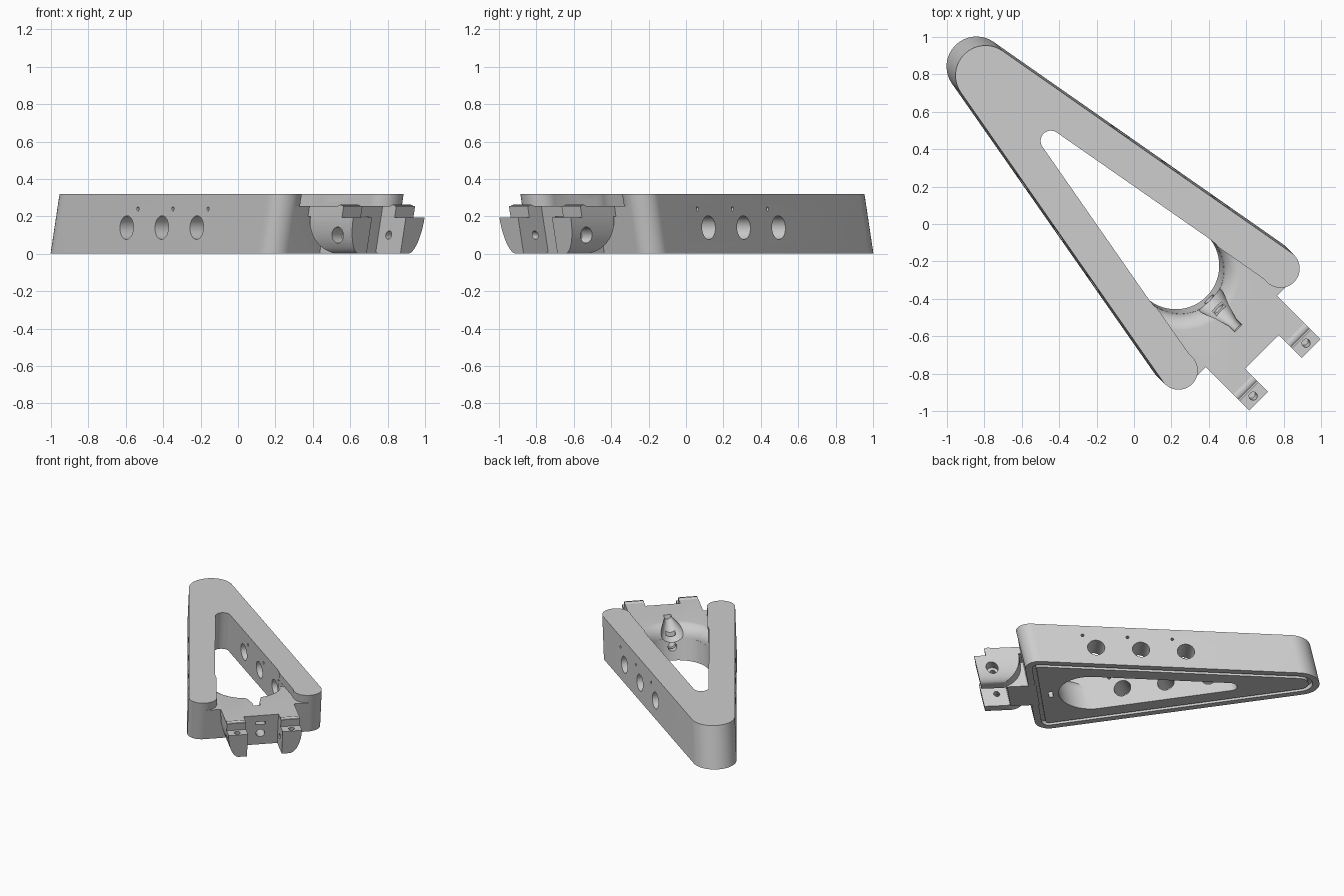
import bpy, bmesh, math
from mathutils import Vector, Matrix
from mathutils.geometry import convex_hull_2d

if "Cube" in bpy.data.objects:
    bpy.data.objects.remove(bpy.data.objects["Cube"])

SHEAR = 0.2125   # the whole bracket leans along its long axis
TOP, DECK = 0.32, 0.255

grey = bpy.data.materials.new("grey_plastic")
grey.diffuse_color = (0.61, 0.61, 0.61, 1)
grey.use_nodes = True
grey.node_tree.nodes["Principled BSDF"].inputs["Base Color"].default_value = grey.diffuse_color


def make(name, bm):
    bmesh.ops.recalc_face_normals(bm, faces=bm.faces)
    me = bpy.data.meshes.new(name)
    bm.to_mesh(me)
    bm.free()
    me.materials.append(grey)
    ob = bpy.data.objects.new(name, me)
    bpy.context.collection.objects.link(ob)
    return ob


def prism(name, pts, lo, hi, axis="z"):
    """Extrude a 2D outline along z, along the long axis u, or across it along v."""
    bm = bmesh.new()
    put = {"z": lambda p, h: (p[0], p[1], h),
           "u": lambda p, h: (h, p[0], p[1]),
           "v": lambda p, h: (p[0], h, p[1])}[axis]
    face = bm.faces.new([bm.verts.new(put(p, lo)) for p in pts])
    ext = bmesh.ops.extrude_face_region(bm, geom=[face])
    move = Vector(put((0, 0), hi - lo))
    bmesh.ops.translate(bm, vec=move, verts=[e for e in ext["geom"] if isinstance(e, bmesh.types.BMVert)])
    return make(name, bm)


def box(name, lo, hi):
    return prism(name, [(lo[0], lo[1]), (hi[0], lo[1]), (hi[0], hi[1]), (lo[0], hi[1])], lo[2], hi[2])


def rod(name, a, b, r1, r2=None, n=32):
    a, b = Vector(a), Vector(b)
    bm = bmesh.new()
    m = Matrix.Translation((a + b) / 2) @ (b - a).to_track_quat("Z", "Y").to_matrix().to_4x4()
    bmesh.ops.create_cone(bm, cap_ends=True, segments=n, radius1=r1,
                          radius2=r1 if r2 is None else r2, depth=(b - a).length, matrix=m)
    return make(name, bm)


def hull(circles, n=64):
    pts = [Vector((c + r * math.cos(2 * math.pi * i / n), v + r * math.sin(2 * math.pi * i / n)))
           for c, v, r in circles for i in range(n)]
    return [pts[i] for i in convex_hull_2d(pts)]


def combine(ob, other, op="DIFFERENCE"):
    mod = ob.modifiers.new("bool", "BOOLEAN")
    mod.operation, mod.object, mod.solver = op, other, "EXACT"
    bpy.context.view_layer.objects.active = ob
    bpy.ops.object.modifier_apply(modifier=mod.name)
    bpy.data.objects.remove(other)


# Rounded triangular frame
def corners(inset):
    return [(-1.191, 0, 0.16 - inset), (0.654, 0.385, 0.103 - inset), (0.654, -0.385, 0.103 - inset)]


frame = prism("bracket_frame", hull(corners(0)), 0, TOP)

# Groove running round the underside
groove = prism("base_groove", hull(corners(0.05)), -0.1, 0.03)
combine(groove, prism("groove_core", hull(corners(0.08)), -0.2, 0.2))
combine(frame, groove)

# Large window
combine(frame, prism("window_cutter", hull([(-0.696, 0, 0.055), (0.315, 0, 0.233)]), -0.1, 0.5))

# Front block and the two hinge arms with curved flanks and rounded undersides
combine(frame, box("front_block", (0.7, -0.14, 0), (0.912, 0.14, 0.29)), "UNION")
quarter = [t * math.pi / 24 for t in range(13)]
for s in (-1, 1):
    flank = [(0.185 + 0.085 * math.sin(a), 0.2 - 0.2 * math.cos(a)) for a in quarter]
    outline = [(0.128, 0.0)] + flank + [(0.27, 0.29), (0.128, 0.29)]
    arm = prism("hinge_arm", [(s * v, z) for v, z in outline], 0.7, 1.1, "u")
    under = [(0.6, -0.1), (0.6, 0.2)] + [(0.98 - 0.205 * math.cos(a), 0.2 - 0.205 * math.sin(a))
                                        for a in quarter] + [(0.98, -0.1)]
    combine(arm, prism("arm_underside", under, -0.5, 0.5, "v"))
    combine(frame, arm, "UNION")

# Sunken deck between the two legs
arc = [(0.654 + 0.103 * math.cos(math.radians(d)), 0.385 + 0.103 * math.sin(math.radians(d)))
       for d in range(-100, 1, 10)]
side = [(0.30, arc[0][1] - (arc[0][0] - 0.30) * 0.176)] + arc + [(1.3, 0.385)]
wedge = side + [(u, -v) for u, v in reversed(side)]
combine(frame, prism("deck_cutter", wedge, DECK, 0.5))

# Rounded lip where the deck rolls down into the window
bm = bmesh.new()
rings = [(0.01, 0.165), (0.2335, 0.165)]
rings += [(0.2335 + 0.08 * (1 - math.cos(t * math.pi / 16)), 0.17 + 0.086 * math.sin(t * math.pi / 16))
          for t in range(9)]
rings += [(0.3135, 0.29), (0.01, 0.29)]
N = 64
loops = [[bm.verts.new((0.315 + r * math.cos(2 * math.pi * i / N), r * math.sin(2 * math.pi * i / N), z))
          for i in range(N)] for r, z in rings]
for a, b in zip(loops, loops[1:]):
    for i in range(N):
        bm.faces.new((a[i], a[(i + 1) % N], b[(i + 1) % N], b[i]))
bm.faces.new(loops[0])
bm.faces.new(loops[-1])
lip = make("lip_cutter", bm)
combine(lip, prism("lip_limit", wedge, 0, 0.5), "INTERSECT")
combine(frame, lip)

# Funnel, slots and bore in the front block
combine(frame, rod("funnel", (0.46, 0, 0.20), (0.70, 0, 0.25), 0.11, 0.025))
combine(frame, rod("stem", (0.66, 0, 0.25), (0.735, 0, 0.25), 0.027))
combine(frame, box("drop_slot", (0.59, -0.035, -0.1), (0.62, 0.035, 0.25)))
combine(frame, rod("bore", (0.45, 0, 0.10), (1.0, 0, 0.10), 0.032))
combine(frame, box("front_slot", (0.80, -0.035, 0.175), (1.0, 0.035, 0.20)))

# Arm details: stepped lips, screw holes, pin holes and knuckles
for s in (-1, 1):
    v0, v1 = sorted((s * 0.1, s * 0.3))
    combine(frame, box("lip_step", (1.015, v0, 0.195), (1.2, v1, 0.4)))
    combine(frame, rod("lip_screw", (1.06, s * 0.2, 0.12), (1.06, s * 0.2, 0.3), 0.022))
    combine(frame, rod("pin", (0.99, s * 0.1, 0.1), (0.99, s * 0.3, 0.1), 0.022))
    combine(frame, rod("pin_head", (0.99, s * 0.18, 0.1), (0.99, s * 0.3, 0.1), 0.043))
    combine(frame, rod("arm_knuckle", (0.985, s * 0.13, 0.232), (0.985, s * 0.268, 0.232), 0.03), "UNION")

# Lean the bracket
for vert in frame.data.vertices:
    vert.co.x += SHEAR * vert.co.z
frame.data.update()

# Round openings and pilot holes through both legs
for s, start in ((-1, -0.605), (1, -0.434)):
    for i in range(3):
        for du, z, r, n in ((0, 0.14, 0.063, 40), (0.077, 0.24, 0.011, 16)):
            u = start + du + i * 0.322
            skin = Vector((u + SHEAR * z, s * (0.3725 + 0.1763 * u), z))
            out = Vector((-0.174, s * 0.985, 0))
            combine(frame, rod("leg_hole", skin + out * 0.05, skin - out * 0.235, r, n=n))

# Turn it onto the diagonal
frame.data.transform(Matrix.Rotation(-math.pi / 4, 4, "Z"))
frame.data.update()
bpy.ops.object.select_all(action="DESELECT")
frame.select_set(True)
bpy.context.view_layer.objects.active = frame
bpy.ops.object.shade_smooth_by_angle(angle=math.radians(30))
